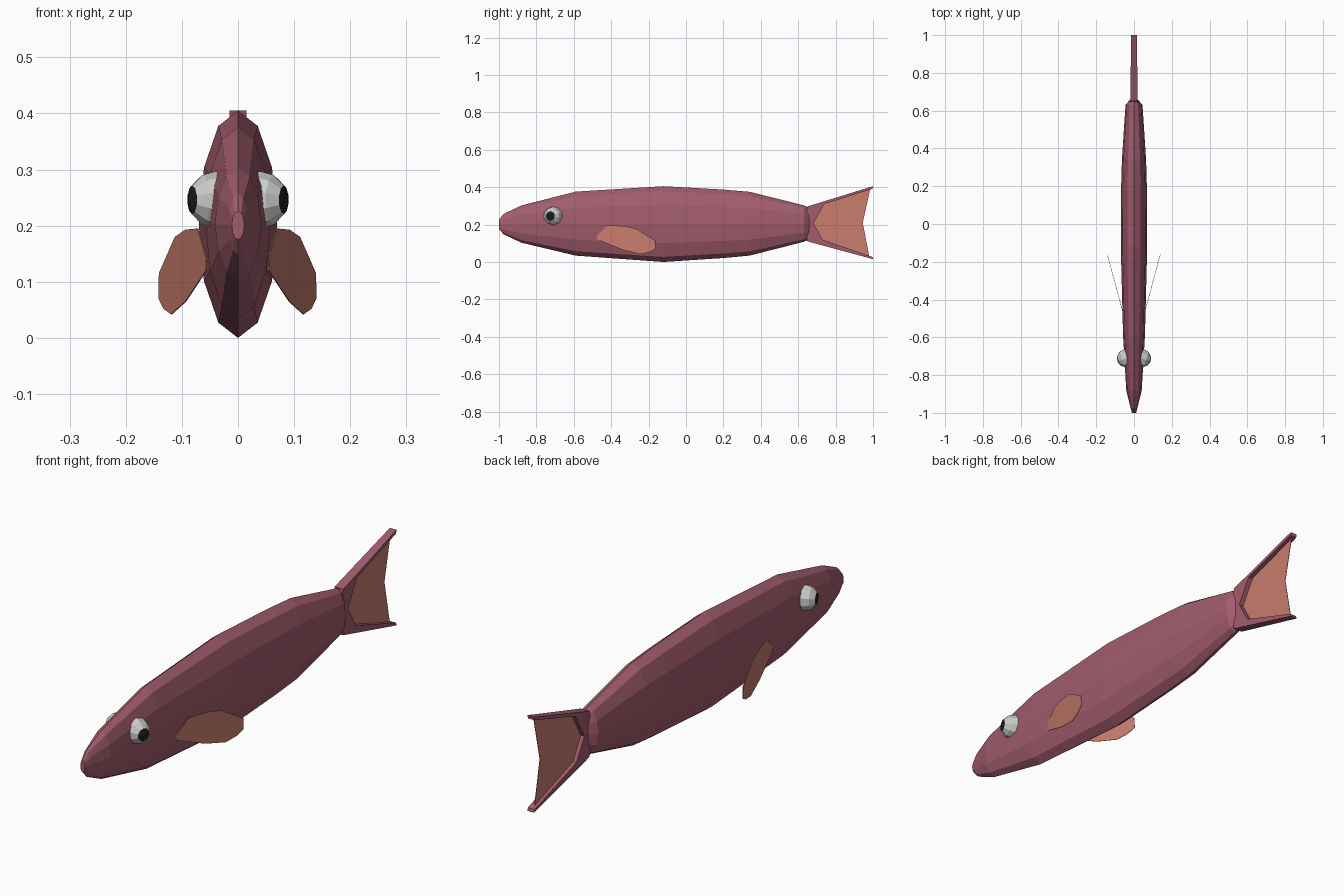
import bpy, bmesh, math
from mathutils import Vector

if "Cube" in bpy.data.objects:
    bpy.data.objects.remove(bpy.data.objects["Cube"])


def mat(name, rgb):
    m = bpy.data.materials.new(name)
    m.diffuse_color = (*rgb, 1)
    m.use_nodes = True
    m.node_tree.nodes["Principled BSDF"].inputs["Base Color"].default_value = m.diffuse_color
    return m


ROSE = mat("rose", (0.36, 0.108, 0.152))
CORAL = mat("coral", (0.58, 0.205, 0.155))
WHITE = mat("eye white", (0.60, 0.60, 0.59))
BLACK = mat("pupil black", (0.012, 0.012, 0.012))


def finish(name, bm, mats, fix=True):
    if fix:
        bmesh.ops.recalc_face_normals(bm, faces=bm.faces)
    me = bpy.data.meshes.new(name)
    bm.to_mesh(me)
    bm.free()
    for m in mats:
        me.materials.append(m)
    ob = bpy.data.objects.new(name, me)
    bpy.context.collection.objects.link(ob)
    return ob


# Body: elliptical 12-sided sections lofted along y (y, half width, z low, z high)
sections = [(-1.0, 0.011, 0.175, 0.226), (-0.975, 0.018, 0.148, 0.257),
            (-0.88, 0.041, 0.103, 0.302), (-0.59, 0.058, 0.034, 0.376),
            (-0.12, 0.070, 0.0, 0.405), (0.2, 0.068, 0.021, 0.387),
            (0.34, 0.064, 0.034, 0.375), (0.63, 0.045, 0.108, 0.303),
            (0.66, 0.02, 0.12, 0.29)]
bm = bmesh.new()
rings = []
for y, w, lo, hi in sections:
    ring = []
    for i in range(12):
        a = math.tau * i / 12
        ring.append(bm.verts.new((w * math.sin(a), y,
                                  (lo + hi) / 2 + (hi - lo) / 2 * math.cos(a))))
    rings.append(ring)
for a, b in zip(rings, rings[1:]):
    for i in range(12):
        j = (i + 1) % 12
        bm.faces.new((a[i], a[j], b[j], b[i]))
bm.faces.new(rings[0])
bm.faces.new(rings[-1])
finish("body", bm, [ROSE])

# Tail frame: forked rim, outer and inner paths (y, z), tapering in thickness
outer = [(1.0, 0.405), (0.65, 0.297), (0.63, 0.205), (0.65, 0.11), (1.0, 0.015)]
inner = [(0.997, 0.391), (0.74, 0.31), (0.682, 0.207), (0.732, 0.118), (0.997, 0.027)]
bm = bmesh.new()


def tail_x(y):
    return 0.02 - 0.005 * (y - 0.63) / 0.37


loops = [[bm.verts.new((s * tail_x(y), y, z)) for y, z in path]
         for path, s in ((outer, 1), (inner, 1), (inner, -1), (outer, -1))]
for k in range(4):
    p, q = loops[k], loops[(k + 1) % 4]
    for i in range(4):
        bm.faces.new((p[i], p[i + 1], q[i + 1], q[i]))
for e in (0, 4):
    bm.faces.new([l[e] for l in loops])
finish("tail_frame", bm, [ROSE])


def thin_plate(name, points, thick):
    """Flat plate from a closed outline, extruded along its normal."""
    bm = bmesh.new()
    f = bm.faces.new([bm.verts.new(p) for p in points])
    f.normal_update()
    n = f.normal.copy()
    ext = bmesh.ops.extrude_face_region(bm, geom=[f], use_keep_orig=True)
    vs = [g for g in ext["geom"] if isinstance(g, bmesh.types.BMVert)]
    bmesh.ops.translate(bm, vec=n * thick, verts=vs)
    bmesh.ops.triangulate(bm, faces=[f for f in bm.faces if len(f.verts) > 4])
    return finish(name, bm, [CORAL])


# Tail membrane
web = [(0.68, 0.207), (0.74, 0.312), (0.985, 0.39), (0.945, 0.21),
       (0.98, 0.028), (0.73, 0.116)]
thin_plate("tail_membrane", [(-0.001, y, z) for y, z in web], 0.002)

# Side fins and eyes, mirrored left and right
fin = [(-0.478, 0.14), (-0.42, 0.195), (-0.34, 0.193), (-0.27, 0.18),
       (-0.165, 0.115), (-0.163, 0.07), (-0.195, 0.052), (-0.246, 0.042),
       (-0.34, 0.065), (-0.475, 0.12)]
for side, s in (("right", 1), ("left", -1)):
    thin_plate(f"{side}_fin",
               [(s * (0.065 + 0.27 * (y + 0.44)), y, z) for y, z in fin], 0.002)

    bm = bmesh.new()
    bmesh.ops.create_uvsphere(bm, u_segments=10, v_segments=6, radius=0.051)
    axis = Vector((s * 0.94, -0.34, 0.0)).normalized()
    rot = Vector((0, 0, 1)).rotation_difference(axis)
    for f in bm.faces:
        f.material_index = int(f.calc_center_median().z > 0.046)
        if len(f.verts) == 3 and f.calc_center_median().z > 0:
            f.material_index = 1
    for v in bm.verts:
        v.co = rot @ v.co + Vector((s * 0.04, -0.71, 0.246))
    finish(f"{side}_eye", bm, [WHITE, BLACK])
